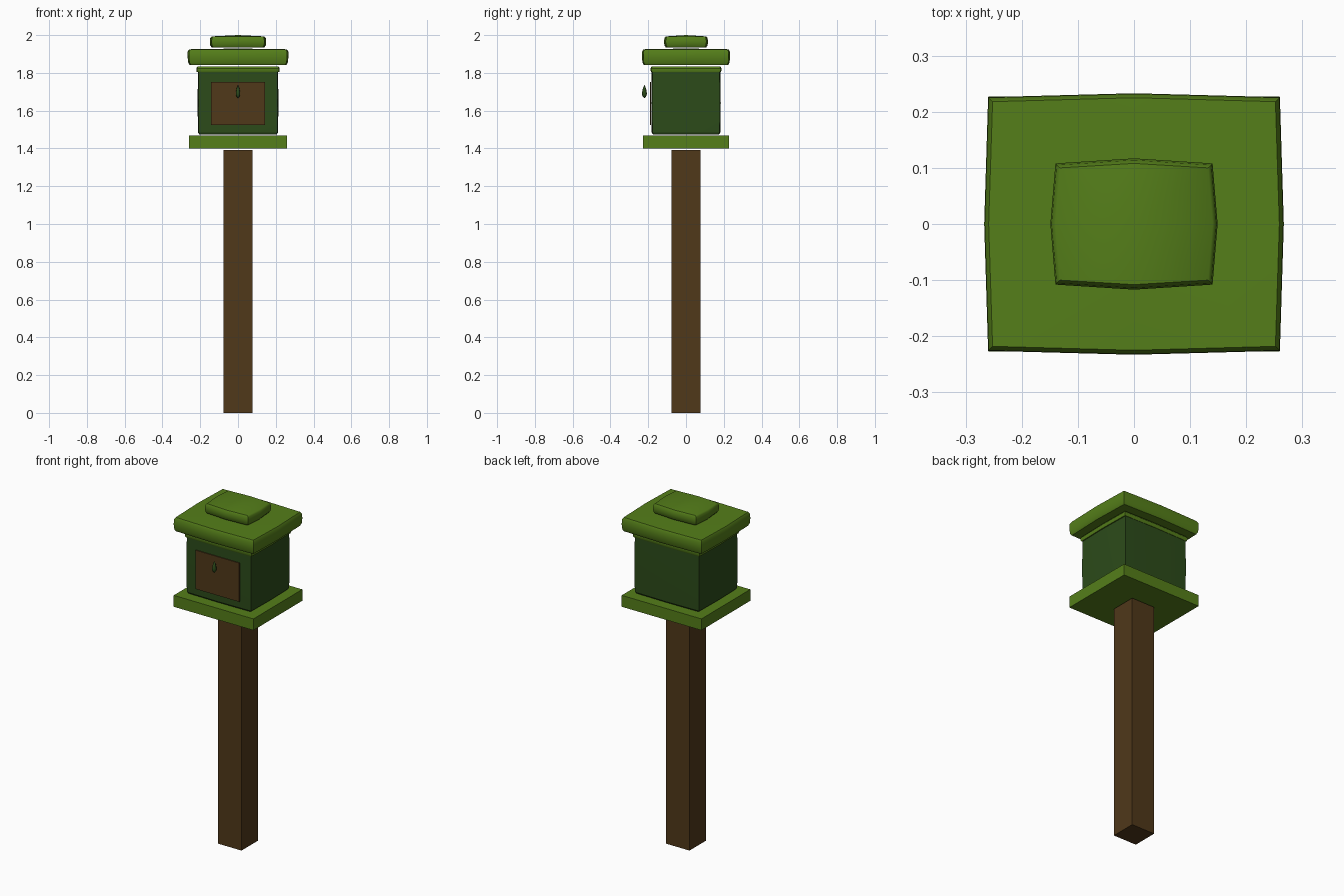
import bpy, bmesh
from math import radians, sin, cos, pi

if "Cube" in bpy.data.objects:
    bpy.data.objects.remove(bpy.data.objects["Cube"])


def material(name, rgb):
    m = bpy.data.materials.new(name)
    m.diffuse_color = (*rgb, 1)
    m.use_nodes = True
    m.node_tree.nodes["Principled BSDF"].inputs["Base Color"].default_value = m.diffuse_color
    return m


MOSS = material("moss_green", (0.09, 0.21, 0.01))
DARK = material("dark_green", (0.025, 0.07, 0.01))
WOOD = material("brown_wood", (0.08, 0.04, 0.01))


def loft(name, rings, mat, dome=0.0, smooth=30):
    """Stack of bowed rectangles: each ring is (half x, half y, bow, z)."""
    bm = bmesh.new()
    loops = []
    for hx, hy, b, z in rings:
        outline = [(-hx, -hy), (0, -hy - b), (hx, -hy), (hx + b, 0),
                   (hx, hy), (0, hy + b), (-hx, hy), (-hx - b, 0)]
        loops.append([bm.verts.new((x, y, z)) for x, y in outline])
    for a, b in zip(loops, loops[1:]):
        for i in range(8):
            j = (i + 1) % 8
            bm.faces.new((a[i], a[j], b[j], b[i]))
    bm.faces.new(loops[0][::-1])
    # top closes on a slightly raised centre point
    tip = bm.verts.new((0, 0, rings[-1][3] + dome))
    for i in range(8):
        bm.faces.new((loops[-1][i], loops[-1][(i + 1) % 8], tip))
    return finish(name, bm, mat, smooth)


def finish(name, bm, mat, smooth):
    bmesh.ops.recalc_face_normals(bm, faces=bm.faces)
    me = bpy.data.meshes.new(name)
    bm.to_mesh(me)
    bm.free()
    me.materials.append(mat)
    ob = bpy.data.objects.new(name, me)
    bpy.context.collection.objects.link(ob)
    bpy.ops.object.select_all(action='DESELECT')
    ob.select_set(True)
    bpy.context.view_layer.objects.active = ob
    bpy.ops.object.shade_smooth_by_angle(angle=radians(smooth))
    return ob


# Post and base slab
loft("post", [(0.076, 0.076, 0, 0), (0.076, 0.076, 0, 1.393)], WOOD)
loft("base_slab", [(0.259, 0.227, 0, 1.401), (0.259, 0.227, 0, 1.468)], MOSS)

# Box body with a lip round its top
loft("body", [(0.202, 0.172, 0.003, 1.474), (0.208, 0.178, 0.004, 1.485),
              (0.210, 0.180, 0.004, 1.64), (0.208, 0.178, 0.004, 1.806)], DARK)
loft("body_lip", [(0.214, 0.180, 0.004, 1.804), (0.217, 0.184, 0.004, 1.812),
                  (0.217, 0.184, 0.004, 1.824), (0.211, 0.178, 0.004, 1.833)], MOSS)

# Roof slab and cap, both with rounded rims
loft("roof", [(0.250, 0.217, 0.007, 1.843), (0.257, 0.224, 0.007, 1.855),
              (0.260, 0.226, 0.007, 1.885), (0.259, 0.225, 0.007, 1.913),
              (0.252, 0.218, 0.007, 1.925)], MOSS, 0.004, 50)
loft("roof_cap", [(0.131, 0.099, 0.008, 1.935), (0.138, 0.105, 0.009, 1.945),
                  (0.140, 0.108, 0.009, 1.965), (0.138, 0.105, 0.009, 1.985),
                  (0.132, 0.100, 0.008, 1.993)], MOSS, 0.007, 50)

# Door panel on the front
bm = bmesh.new()
bmesh.ops.create_cube(bm, size=1)
for v in bm.verts:
    v.co = (v.co.x * 0.284, -0.189 + v.co.y * 0.005, 1.637 + v.co.z * 0.228)
finish("door_panel", bm, WOOD, 30)

# Teardrop pull in front of the door
bm = bmesh.new()
profile = [(0.006, 1.672), (0.011, 1.682), (0.0115, 1.695), (0.008, 1.715)]
rings = [[bm.verts.new((r * cos(k * pi / 4), -0.220 + r * 1.1 * sin(k * pi / 4), z))
          for k in range(8)] for r, z in profile]
low, high = bm.verts.new((0, -0.22, 1.667)), bm.verts.new((0, -0.22, 1.738))
for k in range(8):
    n = (k + 1) % 8
    for a, b in zip(rings, rings[1:]):
        bm.faces.new((a[k], a[n], b[n], b[k]))
    bm.faces.new((low, rings[0][n], rings[0][k]))
    bm.faces.new((high, rings[-1][k], rings[-1][n]))
finish("door_pull", bm, DARK, 60)
